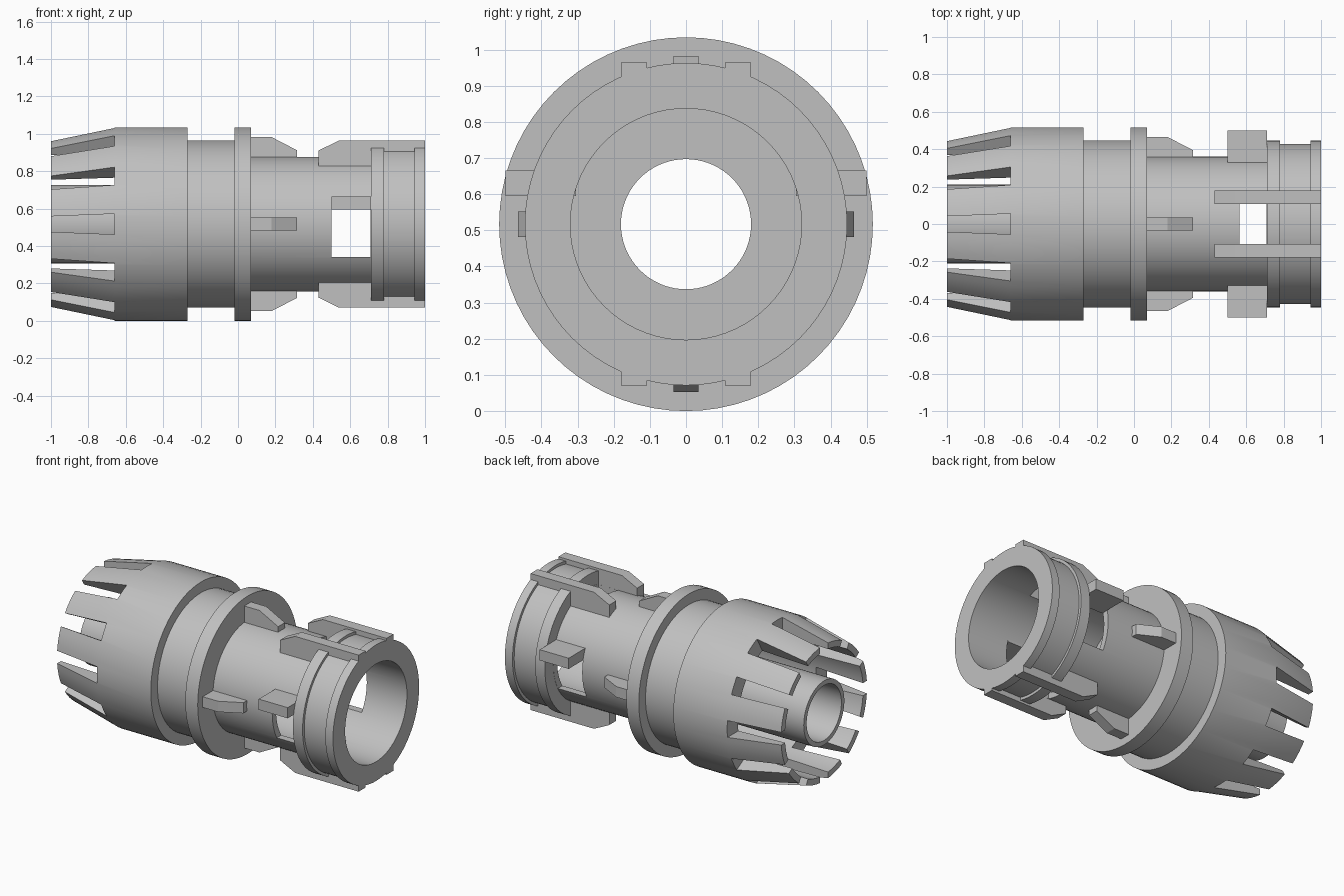
import bpy
import bmesh
from math import radians, pi
from mathutils import Matrix, Vector

if "Cube" in bpy.data.objects:
    bpy.data.objects.remove(bpy.data.objects["Cube"], do_unlink=True)

AXIS = Matrix.Translation((0, 0, 0.517))

grey = bpy.data.materials.new("plain grey")
grey.use_nodes = True
grey.diffuse_color = (0.53, 0.53, 0.53, 1)
grey.node_tree.nodes["Principled BSDF"].inputs["Base Color"].default_value = grey.diffuse_color


def finish(name, bm):
    """Turn a bmesh into a named grey object."""
    bmesh.ops.recalc_face_normals(bm, faces=bm.faces)
    mesh = bpy.data.meshes.new(name)
    bm.to_mesh(mesh)
    bm.free()
    mesh.materials.append(grey)
    obj = bpy.data.objects.new(name, mesh)
    bpy.context.collection.objects.link(obj)
    return obj


def add_prism(bm, outline, half_width, angle, offset=0):
    """Extrude an (x, radius) outline sideways and turn it about the long axis.
    half_width is a function of x."""
    turn = AXIS @ Matrix.Rotation(radians(angle), 4, 'X')
    sides = [[bm.verts.new(turn @ Vector((x, offset + s * half_width(x), r)))
              for x, r in outline] for s in (-1, 1)]
    for side in sides:
        bm.faces.new(side)
    n = len(outline)
    for i in range(n):
        j = (i + 1) % n
        bm.faces.new((sides[0][i], sides[0][j], sides[1][j], sides[1][i]))


def box(x0, x1, r0, r1):
    return [(x0, r0), (x1, r0), (x1, r1), (x0, r1)]


def lathe(name, profile, steps=72):
    """Revolve a closed (x, radius) profile about the long axis."""
    bm = bmesh.new()
    verts = [bm.verts.new(AXIS @ Vector((x, 0, r))) for x, r in profile]
    edges = [bm.edges.new((verts[i - 1], verts[i])) for i in range(len(verts))]
    bmesh.ops.spin(bm, geom=verts + edges, cent=AXIS.translation, axis=(1, 0, 0),
                   angle=2 * pi, steps=steps, use_merge=True)
    bmesh.ops.remove_doubles(bm, verts=bm.verts, dist=0.0001)
    return finish(name, bm)


# Hollow body: outer shell, flange, collar, socket, then the inner tube
body = lathe("body", [
    (-1, 0.445), (-0.66, 0.517), (-0.27, 0.517), (-0.27, 0.447), (-0.02, 0.447),
    (-0.02, 0.517), (0.07, 0.517), (0.07, 0.36), (0.71, 0.36), (0.71, 0.446),
    (0.78, 0.446), (0.78, 0.428), (0.945, 0.428), (0.945, 0.446), (1, 0.446),
    (1, 0.32), (0.1, 0.32), (0.1, 0.18), (-1, 0.18), (-1, 0.21),
    (0, 0.21), (0, 0.405), (-1, 0.405)])

# Cutter: twelve tapered finger slots and four socket windows
bm = bmesh.new()
for i in range(12):
    add_prism(bm, box(-1.1, -0.66, 0.3, 0.7), lambda x: 0.055 + 0.04 * (x + 0.66), 30 * i)
for angle in (0, 180):
    add_prism(bm, box(0.565, 0.709, 0.25, 0.6), lambda x: 0.107, angle)
for angle, side in ((90, 1), (-90, -1)):
    add_prism(bm, box(0.5, 0.709, 0.22, 0.6), lambda x: 0.1275, angle, -0.0495 * side)
cutter = finish("opening_cutter", bm)
cutter.hide_render = True

cut = body.modifiers.new("openings", 'BOOLEAN')
cut.operation = 'DIFFERENCE'
cut.solver = 'EXACT'
cut.object = cutter
bpy.context.view_layer.objects.active = body
body.select_set(True)
bpy.ops.object.modifier_apply(modifier=cut.name)
bpy.data.objects.remove(cutter, do_unlink=True)
bpy.ops.object.shade_smooth_by_angle(angle=radians(30))


def part(name, outline, half, angle, offset=0):
    bm = bmesh.new()
    add_prism(bm, outline, lambda x: half, angle, offset)
    return finish(name, bm)


# Short fins behind the flange
FIN = [(0.06, 0.34), (0.06, 0.465), (0.18, 0.465), (0.315, 0.395), (0.315, 0.34)]
for angle, place in ((0, "top"), (90, "front"), (180, "bottom"), (270, "back")):
    part(place + "_fin", FIN, 0.035, angle)

# Paired long rails above and below the socket
RAIL = [(0.43, 0.305), (0.43, 0.393), (0.54, 0.447), (1, 0.447), (1, 0.33), (0.71, 0.305)]
for angle, place in ((0, "top"), (180, "bottom")):
    for side in (-1, 1):
        part(place + "_rail", RAIL, 0.036, angle, side * 0.144)

# Side tabs over the windows
for angle, side, place in ((90, 1, "front"), (-90, -1, "back")):
    part(place + "_tab", box(0.5, 0.71, 0.305, 0.5), 0.035, angle, side * 0.113)
